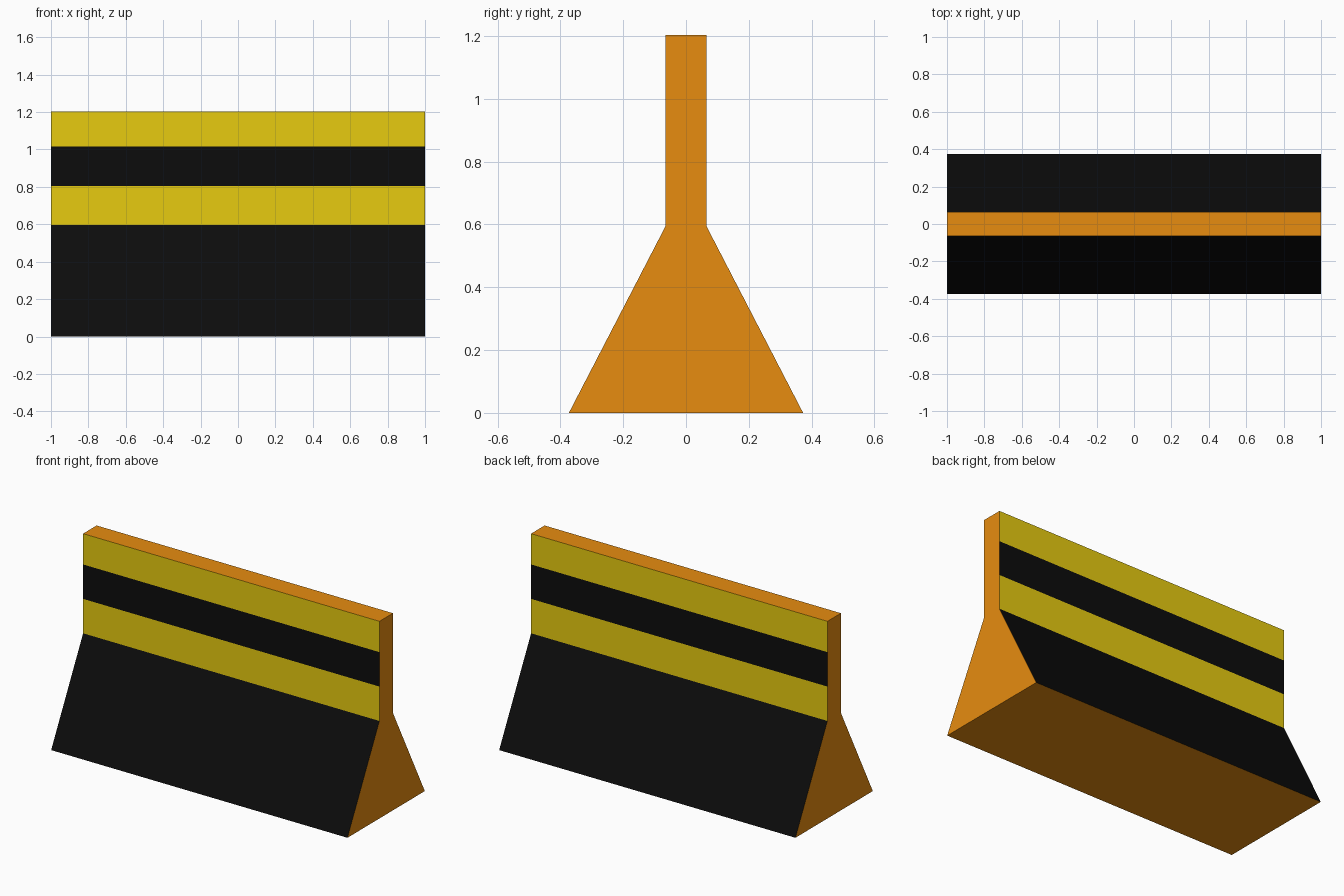
import bpy, bmesh

if "Cube" in bpy.data.objects:
    bpy.data.objects.remove(bpy.data.objects["Cube"])

def material(name, rgb):
    m = bpy.data.materials.new(name)
    m.diffuse_color = (*rgb, 1)
    m.use_nodes = True
    m.node_tree.nodes["Principled BSDF"].inputs["Base Color"].default_value = m.diffuse_color
    return m

ORANGE, BLACK, YELLOW = 0, 1, 2

# Half profile (y, z) from foot to top, split where the stripes change
half = [(0.373, 0), (0.065, 0.595), (0.065, 0.805), (0.065, 1.015), (0.065, 1.203)]
stripes = [BLACK, YELLOW, BLACK, YELLOW]
profile = half + [(-y, z) for y, z in reversed(half)]
side_colours = stripes + [ORANGE] + stripes[::-1] + [ORANGE]  # side, top, side, base

# Barrier body: profile extruded along x
bm = bmesh.new()
left, right = ([bm.verts.new((x, y, z)) for y, z in profile] for x in (-1, 1))
bm.faces.new(left)
bm.faces.new(right[::-1])
n = len(profile)
for i, colour in enumerate(side_colours):
    j = (i + 1) % n
    face = bm.faces.new((left[i], right[i], right[j], left[j]))
    face.material_index = colour
bmesh.ops.recalc_face_normals(bm, faces=bm.faces[:])

mesh = bpy.data.meshes.new("road_barrier")
bm.to_mesh(mesh)
bm.free()
mesh.materials.append(material("orange", (0.8, 0.263, 0.005)))
mesh.materials.append(material("black", (0.0035, 0.0035, 0.0035)))
mesh.materials.append(material("yellow", (0.8, 0.6, 0.005)))
bpy.context.collection.objects.link(bpy.data.objects.new("road_barrier", mesh))
